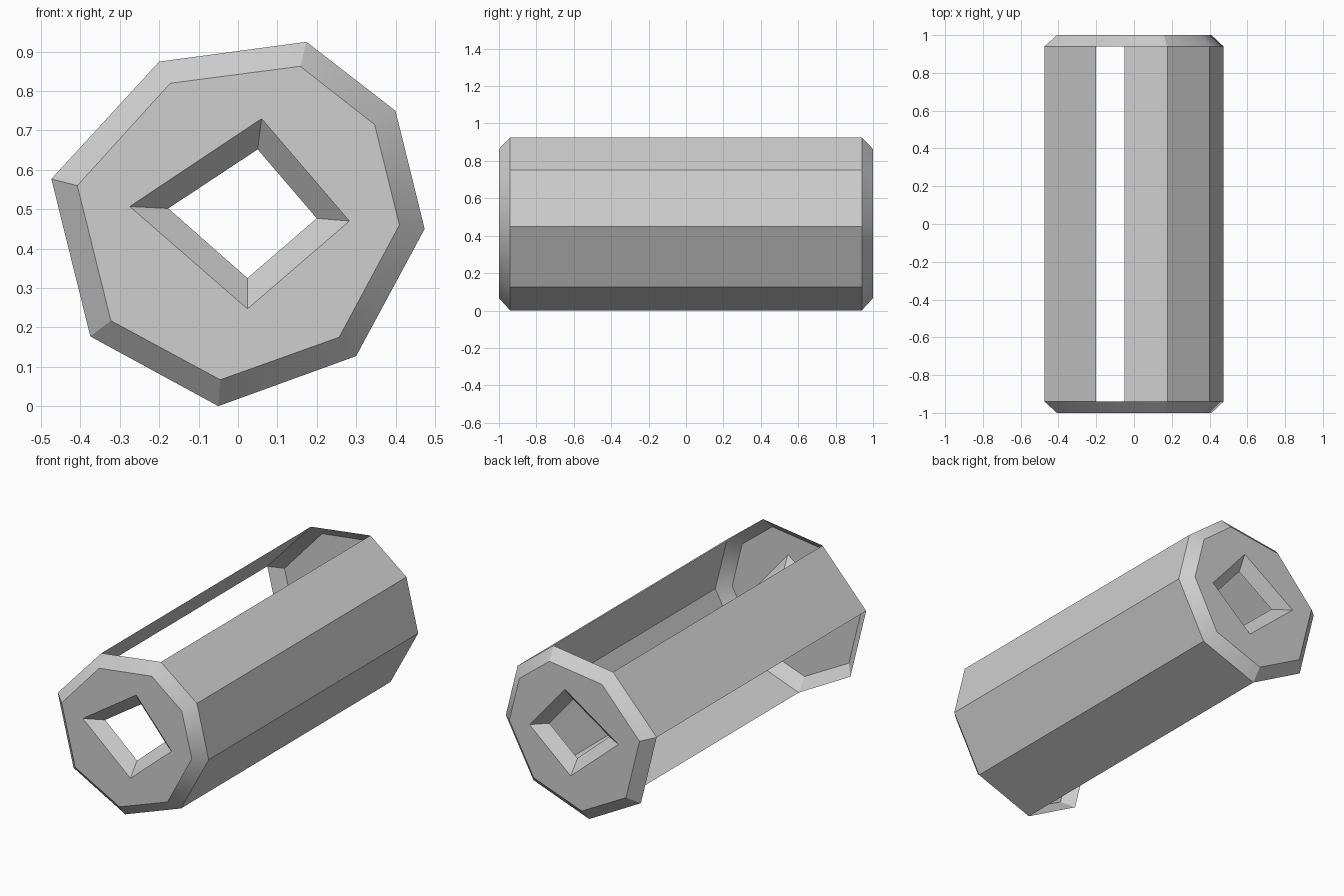
import bpy, bmesh, math
from mathutils import Vector

if "Cube" in bpy.data.objects:
    bpy.data.objects.remove(bpy.data.objects["Cube"])

# Cross-sections as (x, z), clockwise seen from the front
OUTER = [(-0.20, 0.875), (0.174, 0.925), (0.40, 0.75), (0.474, 0.45),
         (0.30, 0.127), (-0.05, 0.0), (-0.375, 0.177), (-0.474, 0.577)]
INNER = [(-0.172, 0.82), (0.158, 0.863), (0.347, 0.715), (0.41, 0.46),
         (0.257, 0.175), (-0.045, 0.067), (-0.323, 0.217), (-0.408, 0.56)]
HOLE_OUT = [(-0.275, 0.507), (0.06, 0.73), (0.283, 0.47), (0.024, 0.247)]
HOLE_IN = [(-0.177, 0.502), (0.05, 0.652), (0.20, 0.477), (0.024, 0.325)]
END, SHOULDER = 1.0, 0.94
PANELS = [1, 2, 3, 4, 7]          # sides that are closed; the others are open

grey = bpy.data.materials.new("light_grey")
grey.diffuse_color = (0.62, 0.62, 0.62, 1)
grey.use_nodes = True
grey.node_tree.nodes["Principled BSDF"].inputs["Base Color"].default_value = grey.diffuse_color


def ring(bm, pts, y):
    return [bm.verts.new((x, y, z)) for x, z in pts]


def band(bm, a, b, sides=None):
    n = len(a)
    for i in (sides if sides is not None else range(n)):
        j = (i + 1) % n
        bm.faces.new((a[i], a[j], b[j], b[i]))


def finish(bm, name, outward):
    # flip every face to its outer side
    bm.normal_update()
    for f in bm.faces:
        if f.normal.dot(outward(f.calc_center_median())) < 0:
            f.normal_flip()
    mesh = bpy.data.meshes.new(name)
    bm.to_mesh(mesh)
    bm.free()
    mesh.materials.append(grey)
    ob = bpy.data.objects.new(name, mesh)
    bpy.context.collection.objects.link(ob)
    bpy.ops.object.select_all(action='DESELECT')
    ob.select_set(True)
    bpy.context.view_layer.objects.active = ob
    bpy.ops.object.shade_smooth_by_angle(angle=math.radians(30))


# End caps: bevelled rim, flat face and tapered square hole
for name, s in (("front_cap", -1), ("back_cap", 1)):
    bm = bmesh.new()
    rim = ring(bm, OUTER, s * SHOULDER)
    face = ring(bm, INNER, s * END)
    hole = ring(bm, HOLE_OUT, s * END)
    throat = ring(bm, HOLE_IN, s * SHOULDER)
    band(bm, rim, face)
    band(bm, hole, throat)
    edges = [bm.edges.get((r[i - 1], r[i])) for r in (face, hole) for i in range(len(r))]
    bmesh.ops.triangle_fill(bm, edges=edges, use_beauty=True, normal=(0, s, 0))
    finish(bm, name, lambda c, s=s: Vector((0, s, 0)))

# Side panels: thin sheets between the caps
bm = bmesh.new()
band(bm, ring(bm, OUTER, -SHOULDER), ring(bm, OUTER, SHOULDER), PANELS)
bmesh.ops.delete(bm, geom=[v for v in bm.verts if not v.link_faces], context='VERTS')
finish(bm, "side_panels", lambda c: Vector((c.x, 0, c.z - 0.47)))
